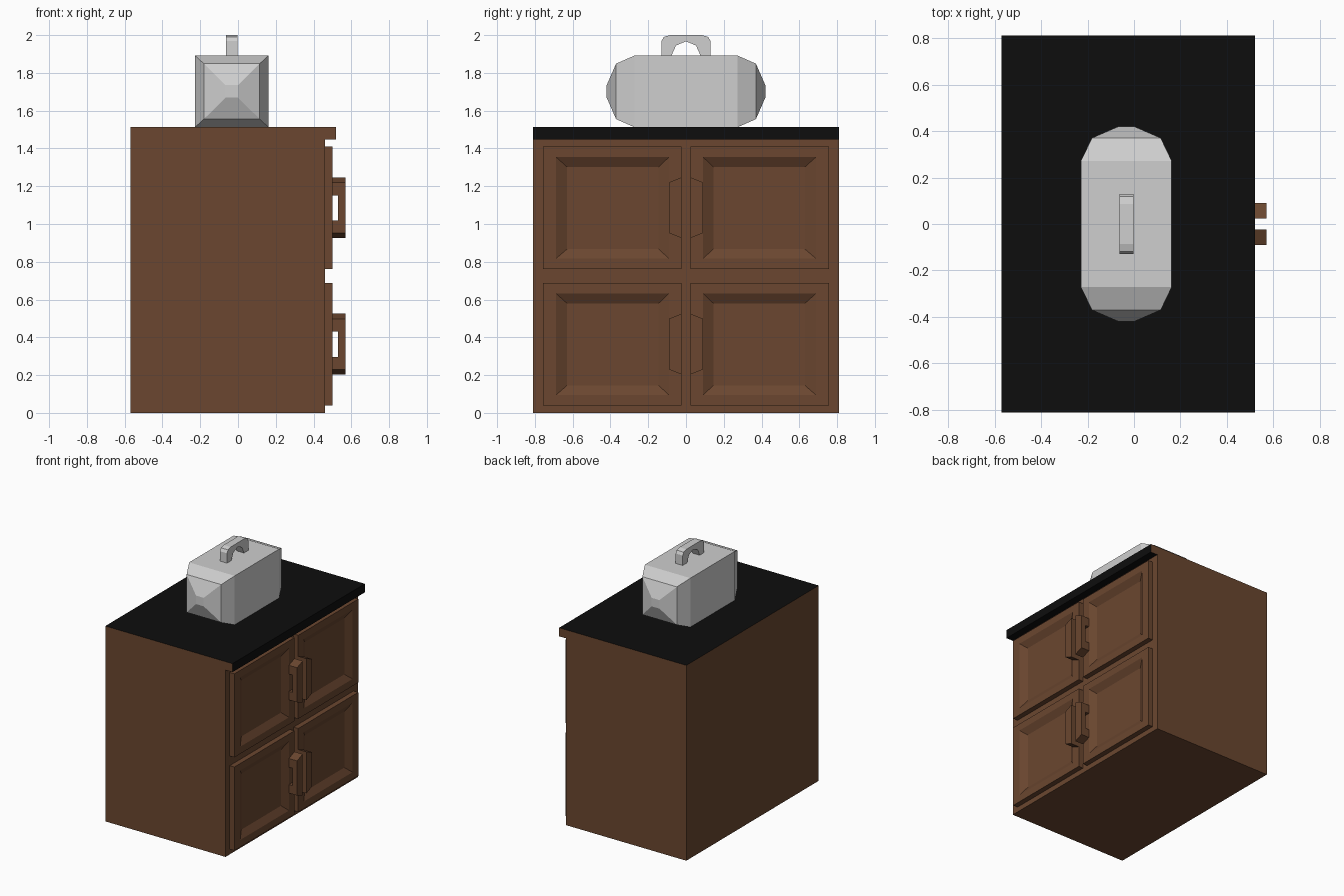
import bpy, bmesh
from mathutils import Vector

if "Cube" in bpy.data.objects:
    bpy.data.objects.remove(bpy.data.objects["Cube"])


def mat(name, rgb):
    m = bpy.data.materials.new(name)
    m.diffuse_color = (*rgb, 1)
    m.use_nodes = True
    m.node_tree.nodes["Principled BSDF"].inputs["Base Color"].default_value = m.diffuse_color
    return m


WOOD = mat("brown wood", (0.145, 0.062, 0.029))
BLACK = mat("black worktop", (0.004, 0.004, 0.004))
METAL = mat("light grey metal", (0.62, 0.62, 0.62))


def finish(name, bm, *mats):
    bmesh.ops.recalc_face_normals(bm, faces=bm.faces)
    me = bpy.data.meshes.new(name)
    bm.to_mesh(me)
    bm.free()
    for m in mats:
        me.materials.append(m)
    ob = bpy.data.objects.new(name, me)
    bpy.context.collection.objects.link(ob)
    return ob


def loft(rings):
    """Skin a stack of equal-length point rings and cap both ends."""
    bm = bmesh.new()
    vs = [[bm.verts.new(p) for p in r] for r in rings]
    n = len(rings[0])
    for a, b in zip(vs, vs[1:]):
        for i in range(n):
            j = (i + 1) % n
            bm.faces.new((a[i], a[j], b[j], b[i]))
    bm.faces.new(vs[0][::-1])
    bm.faces.new(vs[-1])
    return bm


# cabinet body with overhanging worktop
prof = [(-.57, 0), (.46, 0), (.46, 1.447), (.52, 1.447), (.52, 1.513), (-.57, 1.513)]
bm = loft([[(x, y, z) for x, z in prof] for y in (-.81, .81)])
bmesh.ops.recalc_face_normals(bm, faces=bm.faces)
for f in bm.faces:
    c = f.calc_center_median()
    if abs(f.normal.y) < .5 and (c.z > 1.5 or c.x > .47):
        f.material_index = 1
finish("cabinet_body", bm, WOOD, BLACK)


# recessed doors and their pull handles
def rect(x, y0, y1, z0, z1):
    return [(x, y0, z0), (x, y1, z0), (x, y1, z1), (x, y0, z1)]


def door(name, s, z):
    finish(name, loft([
        rect(.45, s * .023, s * .758, z, z + .647),
        rect(.50, s * .023, s * .758, z, z + .647),
        rect(.50, s * .09, s * .688, z + .055, z + .592),
        rect(.47, s * .145, s * .63, z + .105, z + .54)]), WOOD)


def handle(name, s, z):
    # C-shaped profile, its outer side slightly shorter than the inner side
    def ring(y, e):
        p = [(.495, e), (.57, e), (.57, .322 - e), (.495, .322 - e),
             (.495, .227), (.53, .227), (.53, .093), (.495, .093)]
        return [(px, s * y, z + pz) for px, pz in p]
    finish(name, loft([ring(.023, 0), ring(.09, .027)]), WOOD)


for row, z in (("lower", .04), ("upper", .762)):
    for side, s in (("left", -1), ("right", 1)):
        door(f"{row}_{side}_door", s, z)
        handle(f"{row}_{side}_handle", s, z + .163)

# faceted metal box: rectangles shrinking towards both ends
CX, CZ = -.033, 1.702
half = [(.42, .033, .033), (.37, .148, .147), (.272, .195, .19)]
sections = [(-y, w, h) for y, w, h in half] + half[::-1]
finish("metal_box", loft([
    [(CX + a * w, y, CZ + b * h) for a, b in ((-1, -1), (1, -1), (1, 1), (-1, 1))]
    for y, w, h in sections]), METAL)

# carrying handle arch on the box
outer = [(.13, 1.885), (.13, 1.968), (.118, 1.99), (.085, 2.0)]
inner = [(.08, 1.885), (.053, 1.945), (0, 1.967)]
arch = outer + [(-y, z) for y, z in outer[::-1]]
arch += [(-y, z) for y, z in inner] + inner[1::-1]
finish("box_handle", loft([[(x, y, z) for y, z in arch] for x in (-.063, -.003)]), METAL)
